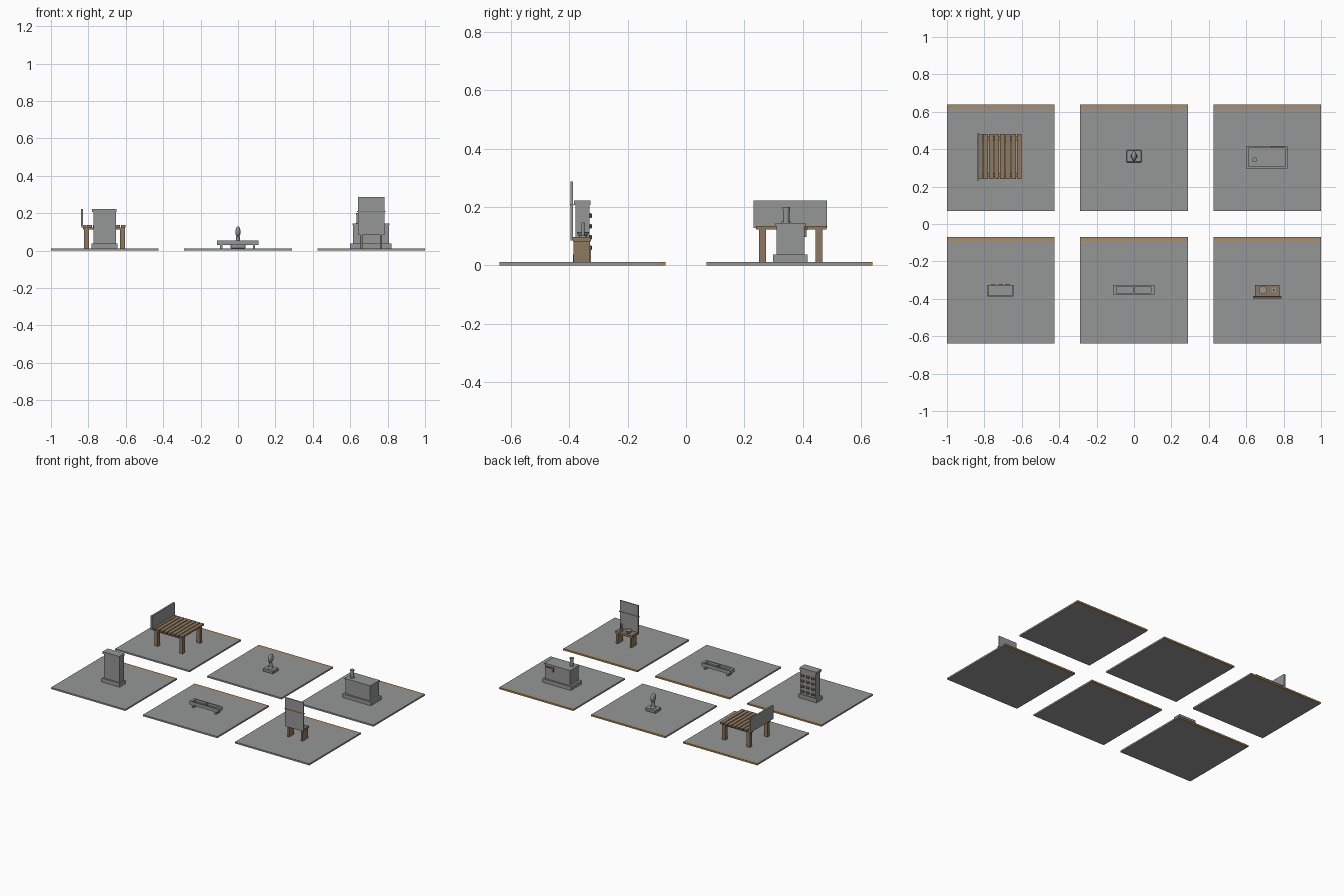
import bpy
import math

cube = bpy.data.objects.get("Cube")
if cube:
    bpy.data.objects.remove(cube, do_unlink=True)


def material(name, rgb):
    m = bpy.data.materials.new(name)
    m.use_nodes = True
    m.diffuse_color = (*rgb, 1)
    m.node_tree.nodes["Principled BSDF"].inputs["Base Color"].default_value = (*rgb, 1)
    return m


GREY = material("stone grey", (0.30, 0.31, 0.305))
WOOD = material("wood brown", (0.27, 0.19, 0.115))
TRIM = material("light wood", (0.40, 0.27, 0.14))


def finish(name, mat):
    ob = bpy.context.object
    ob.name = name
    ob.data.materials.append(mat)
    return ob


def box(name, mat, x0, x1, y0, y1, z0, z1, bevel=0):
    bpy.ops.mesh.primitive_cube_add(
        size=1, location=((x0 + x1) / 2, (y0 + y1) / 2, (z0 + z1) / 2))
    ob = finish(name, mat)
    ob.scale = (x1 - x0, y1 - y0, z1 - z0)
    bpy.ops.object.transform_apply(location=False, rotation=False, scale=True)
    if bevel:
        mod = ob.modifiers.new("soft_edges", "BEVEL")
        mod.width = bevel
        mod.segments = 1
    return ob


def rod(name, mat, x, y, z0, z1, r0, r1=None, sides=12):
    bpy.ops.mesh.primitive_cone_add(
        vertices=sides, radius1=r0, radius2=r0 if r1 is None else r1,
        depth=z1 - z0, location=(x, y, (z0 + z1) / 2))
    ob = finish(name, mat)
    bpy.ops.object.shade_smooth_by_angle(angle=math.radians(40))
    return ob


FLOOR = 0.011

# Six floor tiles, each with a wooden strip along the back edge
for y in (-0.64, 0.07):
    for x in (-1.0, -0.2875, 0.425):
        box("floor_tile", GREY, x, x + 0.575, y, y + 0.548, 0, FLOOR)
        box("floor_strip", TRIM, x, x + 0.575, y + 0.548, y + 0.57, 0, FLOOR)

# Slatted table with an upright side board
slats = 8
pitch = 0.24 / slats
for i in range(slats):
    x = -0.836 + i * pitch
    box("table_slat", WOOD, x, x + pitch - 0.005, 0.24, 0.482, 0.124, 0.136)
for y in (0.25, 0.443):
    box("table_rail", WOOD, -0.83, -0.604, y, y + 0.024, 0.112, 0.124)
    for x in (-0.823, -0.63):
        box("table_leg", WOOD, x, x + 0.026, y, y + 0.024, FLOOR, 0.124)
box("side_board", GREY, -0.84, -0.828, 0.232, 0.484, 0.128, 0.222)

# Small statue on a plinth
box("statue_plinth", GREY, -0.04, 0.04, 0.33, 0.395, FLOOR, 0.032, 0.003)
rod("statue_foot", GREY, 0, 0.362, 0.032, 0.045, 0.018, 0.013)
rod("statue_stem", GREY, 0, 0.362, 0.045, 0.08, 0.011, 0.009)
bpy.ops.mesh.primitive_uv_sphere_add(
    segments=14, ring_count=8, radius=1, location=(0, 0.362, 0.1))
head = finish("statue_head", GREY)
head.scale = (0.014, 0.026, 0.029)
bpy.ops.object.shade_smooth_by_angle(angle=math.radians(40))

# Stove chest with lid, flue and rear rail
box("stove_base", GREY, 0.6, 0.82, 0.298, 0.417, FLOOR, 0.037)
box("stove_body", GREY, 0.615, 0.807, 0.31, 0.406, 0.037, 0.136)
box("stove_lid", GREY, 0.611, 0.811, 0.306, 0.41, 0.136, 0.145)
rod("stove_flue", GREY, 0.645, 0.343, 0.145, 0.196, 0.011)
rod("flue_collar", GREY, 0.645, 0.343, 0.145, 0.151, 0.015)
rod("flue_cap", GREY, 0.645, 0.343, 0.192, 0.201, 0.013)
box("stove_rail", WOOD, 0.735, 0.8, 0.41, 0.417, 0.122, 0.13)
box("stove_cloth", WOOD, 0.74, 0.758, 0.406, 0.413, 0.098, 0.13)

# Upright cabinet with small drawers on its back face
box("cabinet_base", GREY, -0.784, -0.645, -0.388, -0.326, FLOOR, 0.038)
box("cabinet_body", GREY, -0.773, -0.653, -0.378, -0.331, 0.038, 0.207)
box("cabinet_cap", GREY, -0.78, -0.65, -0.384, -0.327, 0.207, 0.223)
for row in range(4):
    for col in range(3):
        x = -0.752 + col * 0.039
        z = 0.06 + row * 0.037
        box("cabinet_drawer", WOOD, x - 0.012, x + 0.012, -0.332, -0.322,
            z - 0.008, z + 0.008, 0.003)

# Low divided trough on feet
box("trough_floor", GREY, -0.112, 0.109, -0.378, -0.326, 0.03, 0.038)
for y in (-0.378, -0.334):
    box("trough_side", GREY, -0.112, 0.109, y, y + 0.008, 0.038, 0.054)
for x in (-0.112, 0.091):
    box("trough_end", GREY, x, x + 0.018, -0.37, -0.334, 0.038, 0.054)
box("trough_divider", GREY, -0.005, 0.003, -0.37, -0.334, 0.038, 0.052)
for x in (-0.095, 0.08):
    box("trough_foot", GREY, x, x + 0.012, -0.374, -0.33, FLOOR, 0.03)

# Dressing table with a tall panel
box("dresser_top", WOOD, 0.647, 0.777, -0.388, -0.325, 0.082, 0.097)
for x in (0.652, 0.758):
    box("dresser_leg", WOOD, x, x + 0.013, -0.386, -0.329, FLOOR, 0.082)
box("dresser_panel", GREY, 0.642, 0.784, -0.395, -0.388, 0.085, 0.287)
box("panel_band", WOOD, 0.637, 0.788, -0.397, -0.386, 0.205, 0.211)
rod("dresser_bowl", GREY, 0.69, -0.353, 0.097, 0.115, 0.013, 0.022)
rod("candle_foot", GREY, 0.747, -0.353, 0.097, 0.103, 0.013)
rod("candle", GREY, 0.747, -0.353, 0.103, 0.147, 0.005)
